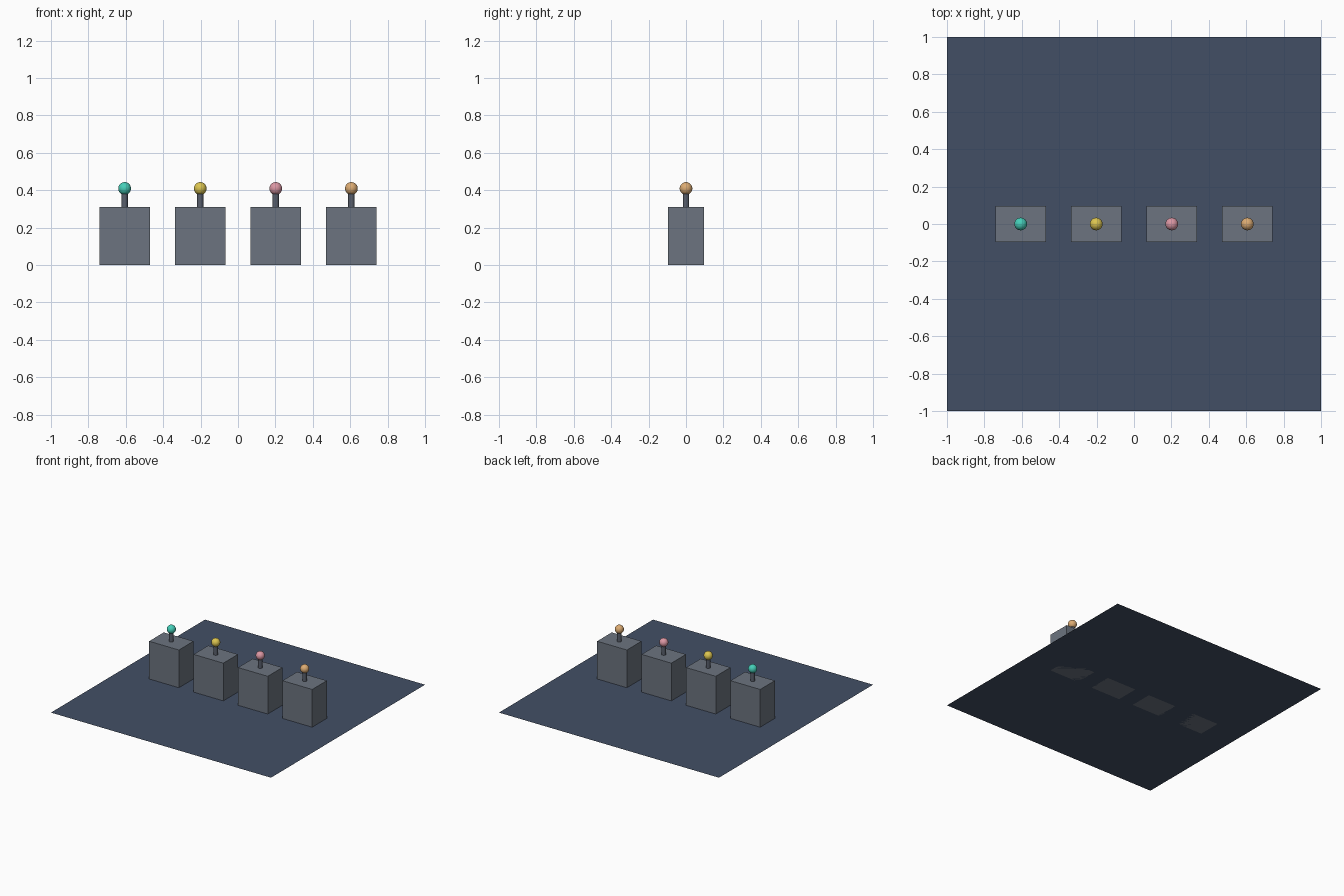
import bpy

if "Cube" in bpy.data.objects:
    bpy.data.objects.remove(bpy.data.objects["Cube"])

SPACING = 0.404
BOX = (0.27, 0.19, 0.31)
BALL_Z, BALL_R, STEM_R = 0.409, 0.034, 0.017


def material(name, rgb):
    mat = bpy.data.materials.new(name)
    mat.diffuse_color = (*rgb, 1)
    mat.use_nodes = True
    mat.node_tree.nodes["Principled BSDF"].inputs["Base Color"].default_value = mat.diffuse_color
    return mat


def finish(name, mat, smooth=False):
    obj = bpy.context.object
    obj.name = name
    obj.data.materials.append(mat)
    if smooth:
        bpy.ops.object.shade_smooth_by_angle()
    return obj


navy = material("navy", (0.055, 0.078, 0.13))
slate = material("slate", (0.15, 0.175, 0.215))
dark = material("dark_slate", (0.10, 0.115, 0.15))
knob_colours = {
    "teal": (0.06, 0.62, 0.48),
    "yellow": (0.72, 0.56, 0.08),
    "pink": (0.72, 0.31, 0.37),
    "orange": (0.72, 0.41, 0.17),
}

# Flat base sheet
bpy.ops.mesh.primitive_plane_add(size=2)
finish("base_sheet", navy)

# Row of four pedestals, each with a stem and a coloured knob
for i, (colour, rgb) in enumerate(knob_colours.items()):
    x = (i - 1.5) * SPACING

    bpy.ops.mesh.primitive_cube_add(size=1, location=(x, 0, BOX[2] / 2))
    bpy.context.object.scale = BOX
    bpy.ops.object.transform_apply(location=False, rotation=False, scale=True)
    finish(f"{colour}_pedestal", slate)

    bpy.ops.mesh.primitive_cylinder_add(
        vertices=16, radius=STEM_R, depth=BALL_Z - BOX[2],
        location=(x, 0, (BALL_Z + BOX[2]) / 2))
    finish(f"{colour}_stem", dark, smooth=True)

    bpy.ops.mesh.primitive_uv_sphere_add(
        segments=24, ring_count=16, radius=BALL_R, location=(x, 0, BALL_Z))
    finish(f"{colour}_knob", material(colour, rgb), smooth=True)
